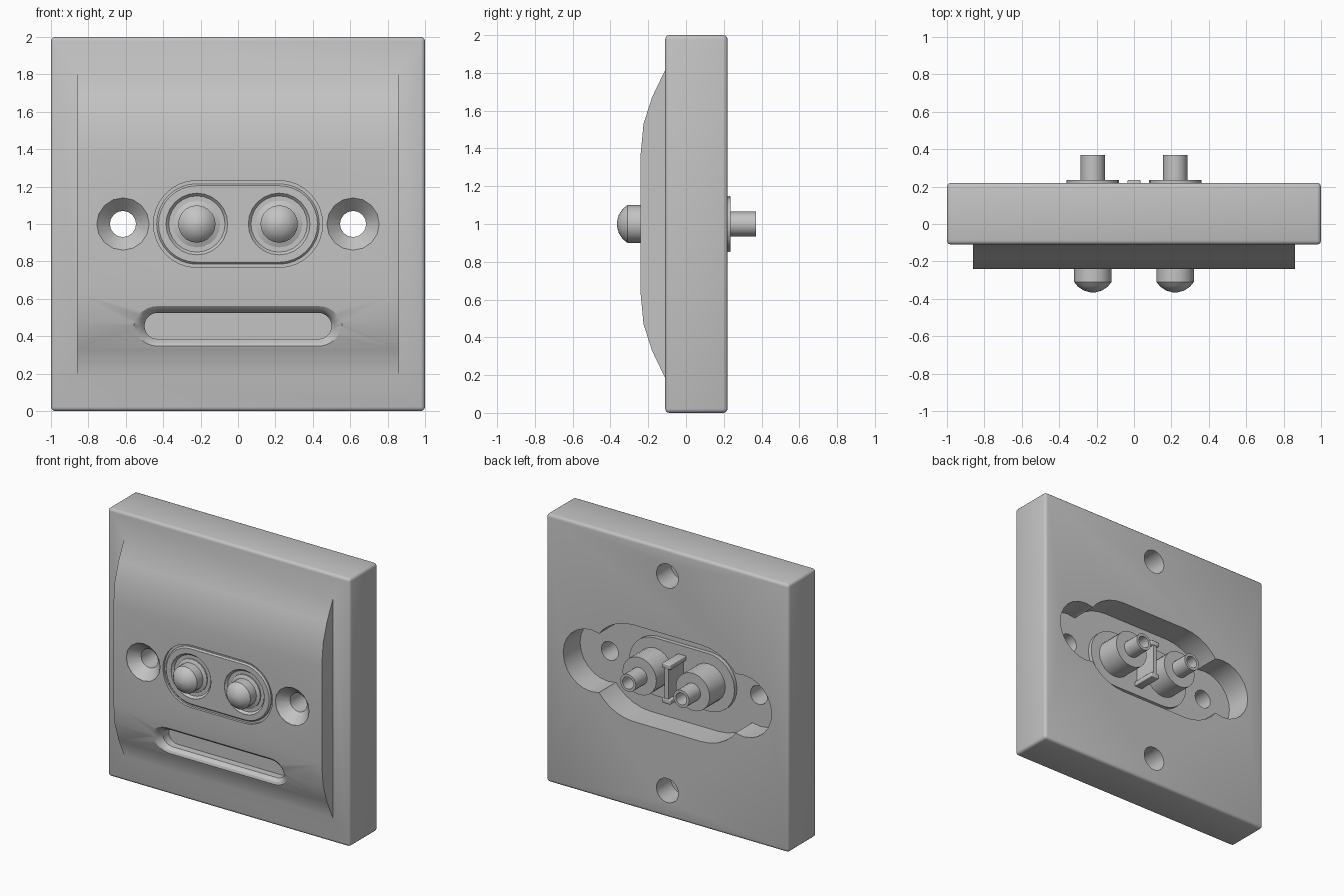
import bpy, bmesh
from math import pi, cos, sin, radians

if "Cube" in bpy.data.objects:
    bpy.data.objects.remove(bpy.data.objects["Cube"], do_unlink=True)

grey = bpy.data.materials.new("satin grey")
grey.use_nodes = True
colour = (0.55, 0.55, 0.55, 1)
grey.diffuse_color = colour
grey.node_tree.nodes["Principled BSDF"].inputs["Base Color"].default_value = colour


def finish(name, bm):
    bmesh.ops.recalc_face_normals(bm, faces=bm.faces)
    mesh = bpy.data.meshes.new(name)
    bm.to_mesh(mesh)
    bm.free()
    mesh.materials.append(grey)
    obj = bpy.data.objects.new(name, mesh)
    bpy.context.collection.objects.link(obj)
    return obj


def loft(name, rings, spread=0, x=0, z=1, sides=24, shear=0):
    """Solid along y from (radius, y) rings; spread stretches circles into slots."""
    bm = bmesh.new()
    half = sides // 2
    loops = []
    for r, y in rings:
        tilt = 0 if (r, y) == rings[-1] else shear
        loop = []
        for side in (1, -1):
            for i in range(half + (1 if spread else 0)):
                a = -pi / 2 + pi * i / half
                px, pz = side * (spread + r * cos(a)), side * r * sin(a)
                loop.append(bm.verts.new((x + px, y + tilt * pz, z + pz)))
        loops.append(loop)
    for a, b in zip(loops, loops[1:]):
        for i in range(len(a)):
            j = (i + 1) % len(a)
            bm.faces.new((a[i], a[j], b[j], b[i]))
    bm.faces.new(loops[0])
    bm.faces.new(loops[-1])
    return finish(name, bm)


def box(name, x, y, z, bevel=0):
    bm = bmesh.new()
    bmesh.ops.create_cube(bm, size=1)
    for v in bm.verts:
        v.co = [lo + (c + 0.5) * (hi - lo) for c, (lo, hi) in zip(v.co, (x, y, z))]
    if bevel:
        bmesh.ops.bevel(bm, geom=bm.edges[:], offset=bevel, segments=3,
                        profile=0.5, affect='EDGES')
    return finish(name, bm)


def combine(target, tool, operation='DIFFERENCE'):
    tool.hide_render = True
    mod = target.modifiers.new("combine", 'BOOLEAN')
    mod.object, mod.operation, mod.solver = tool, operation, 'EXACT'
    bpy.ops.object.select_all(action='DESELECT')
    bpy.context.view_layer.objects.active = target
    target.select_set(True)
    bpy.ops.object.modifier_apply(modifier=mod.name)
    bpy.data.objects.remove(tool, do_unlink=True)


# Square plate with a curved front panel
body = box("faceplate", (-1, 1), (-0.11, 0.22), (0, 2), 0.022)
lower = [(0, 0.163), (-0.10, 0.163), (-0.18, 0.33), (-0.225, 0.47), (-0.24, 0.63)]
profile = lower + [(y, 2 - z) for y, z in reversed(lower)]
bm = bmesh.new()
face = bm.faces.new([bm.verts.new((-0.86, y, z)) for y, z in profile])
out = bmesh.ops.extrude_face_region(bm, geom=[face])
bmesh.ops.translate(bm, vec=(1.72, 0, 0),
                    verts=[v for v in out["geom"] if isinstance(v, bmesh.types.BMVert)])
combine(body, finish("curved_panel", bm), 'UNION')

# Rear recess with an ear at each end
recess = loft("recess", [(0.36, 0.3), (0.36, 0.02)], spread=0.28, sides=32)
for s in (-1, 1):
    combine(recess, loft("ear", [(0.23, 0.3), (0.23, 0.02)], x=s * 0.63), 'UNION')
combine(body, recess)

# Countersunk screw holes and blind mounting holes
for s in (-1, 1):
    combine(body, loft("screw_hole", [(0.14, -0.3), (0.14, -0.238), (0.07, -0.165),
                                      (0.07, 0.1)], x=s * 0.615, sides=16))
    combine(body, loft("mounting_hole", [(0.09, 0.3), (0.09, 0.05)], z=1 + s * 0.8))

# Label slot and the groove around the insert
combine(body, loft("label_slot", [(0.17, -0.265), (0.125, -0.22), (0.09, -0.2),
                                  (0.07, -0.17), (0.07, -0.10)],
                   spread=0.43, z=0.455, shear=-0.23))
combine(body, loft("groove", [(0.232, -0.3), (0.232, -0.222)], spread=0.22, sides=32))

# Insulating insert with a dished seat for each contact
insert = loft("insert", [(0.205, -0.24), (0.215, -0.23), (0.215, 0.05)],
              spread=0.22, sides=32)
for s in (-1, 1):
    combine(insert, loft("seat", [(0.165, -0.3), (0.165, -0.238), (0.135, -0.205)],
                         x=s * 0.22))
parts = [body, insert]

# Contacts: domed tip, collar, rear barrel and hollow solder pin
contact = [(0.012, -0.366), (0.05, -0.355), (0.08, -0.335), (0.1, -0.31),
           (0.1, -0.24), (0.125, -0.23), (0.125, 0), (0.14, 0), (0.14, 0.235),
           (0.065, 0.235), (0.065, 0.37), (0.045, 0.37), (0.045, 0.26)]
for s, label in ((-1, "right"), (1, "left")):
    parts.append(loft(label + "_contact", contact, x=s * 0.22, sides=20))

# Flanged divider between the barrels
parts.append(box("divider_web", (-0.015, 0.015), (0.03, 0.23), (0.87, 1.13)))
for s, label in ((-1, "lower"), (1, "upper")):
    z = 1 + s * 0.13
    parts.append(box(label + "_divider_flange", (-0.035, 0.035), (0.03, 0.235),
                     (z - 0.018, z + 0.018), 0.006))

# Smooth shading with crisp edges
bpy.ops.object.select_all(action='DESELECT')
for part in parts:
    part.select_set(True)
bpy.context.view_layer.objects.active = body
bpy.ops.object.shade_smooth_by_angle(angle=radians(32))
